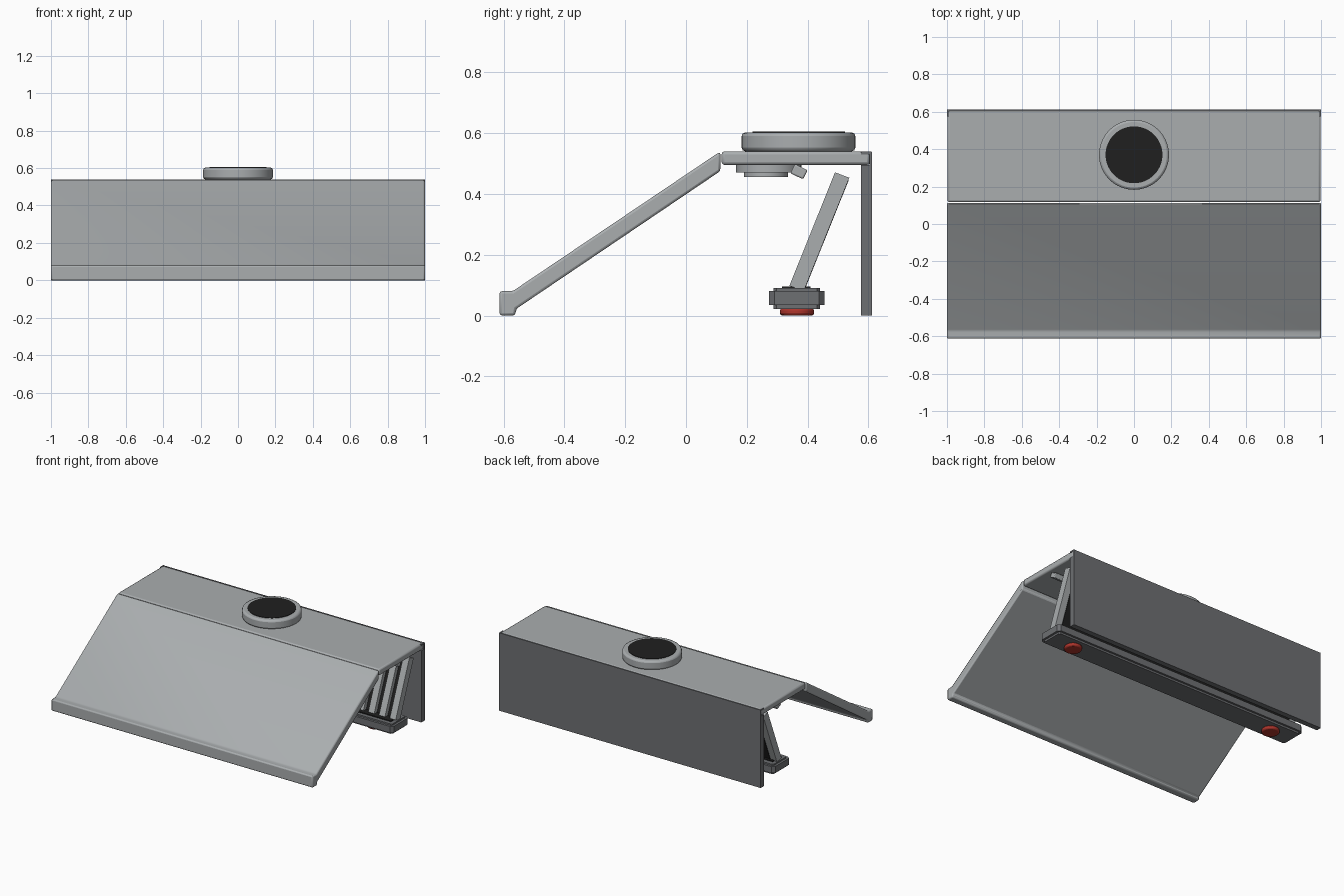
import bpy, bmesh, math
from mathutils import Matrix

cube = bpy.data.objects.get("Cube")
if cube:
    bpy.data.objects.remove(cube, do_unlink=True)


def material(name, rgb):
    m = bpy.data.materials.new(name)
    m.use_nodes = True
    m.diffuse_color = (*rgb, 1)
    m.node_tree.nodes["Principled BSDF"].inputs["Base Color"].default_value = (*rgb, 1)
    return m


LIGHT = material("light_grey", (0.40, 0.42, 0.43))
DARK = material("dark_grey", (0.155, 0.16, 0.17))
BLACK = material("black", (0.014, 0.014, 0.014))
RED = material("red", (0.42, 0.035, 0.025))


def finish(name, bm, mat, bevel=0.0, segments=2):
    bmesh.ops.recalc_face_normals(bm, faces=bm.faces)
    me = bpy.data.meshes.new(name)
    bm.to_mesh(me)
    bm.free()
    me.materials.append(mat)
    ob = bpy.data.objects.new(name, me)
    bpy.context.collection.objects.link(ob)
    if bevel:
        mod = ob.modifiers.new("Bevel", 'BEVEL')
        mod.width, mod.segments, mod.limit_method = bevel, segments, 'ANGLE'
    bpy.ops.object.select_all(action='DESELECT')
    ob.select_set(True)
    bpy.context.view_layer.objects.active = ob
    bpy.ops.object.shade_smooth_by_angle(angle=math.radians(35))
    return ob


def extrude(name, points, x0, x1, mat, bevel=0.0):
    """Extrude a side (y, z) profile along x."""
    bm = bmesh.new()
    face = bm.faces.new([bm.verts.new((x0, y, z)) for y, z in points])
    ext = bmesh.ops.extrude_face_region(bm, geom=[face])["geom"]
    bmesh.ops.translate(bm, vec=(x1 - x0, 0, 0),
                        verts=[g for g in ext if isinstance(g, bmesh.types.BMVert)])
    return finish(name, bm, mat, bevel)


def box(name, x0, x1, y0, y1, z0, z1, mat, bevel=0.0):
    return extrude(name, [(y0, z0), (y1, z0), (y1, z1), (y0, z1)], x0, x1, mat, bevel)


def disc(name, x, y, z0, z1, r, mat, bevel=0.0):
    bm = bmesh.new()
    bmesh.ops.create_cone(bm, cap_ends=True, segments=64, radius1=r, radius2=r,
                          depth=z1 - z0, matrix=Matrix.Translation((x, y, (z0 + z1) / 2)))
    return finish(name, bm, mat, bevel)


def chamfered_slab(name, hx, y0, y1, z0, z1, c, mat):
    """Slab with cut vertical corners."""
    plan = [(-hx + c, y0), (hx - c, y0), (hx, y0 + c), (hx, y1 - c),
            (hx - c, y1), (-hx + c, y1), (-hx, y1 - c), (-hx, y0 + c)]
    bm = bmesh.new()
    face = bm.faces.new([bm.verts.new((x, y, z0)) for x, y in plan])
    ext = bmesh.ops.extrude_face_region(bm, geom=[face])["geom"]
    bmesh.ops.translate(bm, vec=(0, 0, z1 - z0),
                        verts=[g for g in ext if isinstance(g, bmesh.types.BMVert)])
    return finish(name, bm, mat)


# Sloping front panel with its thick lower lip
extrude("front_panel", [(-0.613, 0.0), (-0.562, 0.0), (-0.558, 0.022), (0.113, 0.475),
                        (0.113, 0.538), (0.10, 0.531), (-0.57, 0.08), (-0.613, 0.08)],
        -1, 1, LIGHT, 0.008)

# Top plate and back panel with a thin upper lip
box("top_plate", -0.997, 0.997, 0.117, 0.605, 0.495, 0.54, LIGHT, 0.01)
extrude("back_panel", [(0.575, 0.0), (0.612, 0.0), (0.612, 0.538), (0.604, 0.538),
                       (0.604, 0.495), (0.575, 0.495)], -1, 1, DARK)
for side, s in (("left", 1), ("right", -1)):
    box(side + "_corner_cap", min(s * 0.99, s), max(s * 0.99, s), 0.575, 0.61, 0.53, 0.54, DARK)

# Round knob with black face
disc("knob", 0, 0.37, 0.54, 0.602, 0.187, LIGHT, 0.012)
disc("knob_face", 0, 0.37, 0.60, 0.605, 0.152, BLACK)

# Stepped fitting and tilted rail under the top plate
disc("under_fitting", 0, 0.272, 0.47, 0.496, 0.107, LIGHT)
disc("under_fitting_step", 0, 0.263, 0.455, 0.471, 0.072, LIGHT)
extrude("tilted_rail", [(0.343, 0.468), (0.385, 0.448), (0.4, 0.478), (0.358, 0.498)],
        -0.97, 0.97, LIGHT, 0.005)

# Base bar with stepped underside, black top strip and red feet
chamfered_slab("base_bar", 0.99, 0.273, 0.455, 0.035, 0.08, 0.018, DARK)
chamfered_slab("base_bar_core", 0.975, 0.288, 0.441, 0.022, 0.09, 0.01, DARK)
box("base_top_strip", -0.95, 0.95, 0.315, 0.41, 0.085, 0.096, BLACK)
for side, s in (("left", 1), ("right", -1)):
    disc(side + "_foot", s * 0.8, 0.365, 0.0, 0.024, 0.056, RED, 0.008)

# Leaning rack: row of slats in front of a black backing
COUNT = 24
for i in range(COUNT):
    x = -0.945 + 1.89 * i / (COUNT - 1)
    extrude(f"slat_{i + 1}", [(0.34, 0.098), (0.387, 0.08), (0.537, 0.453), (0.49, 0.471)],
            x - 0.023, x + 0.023, LIGHT)
extrude("rack_backing", [(0.368, 0.09), (0.389, 0.082), (0.535, 0.445), (0.514, 0.453)],
        -0.92, 0.92, BLACK)
